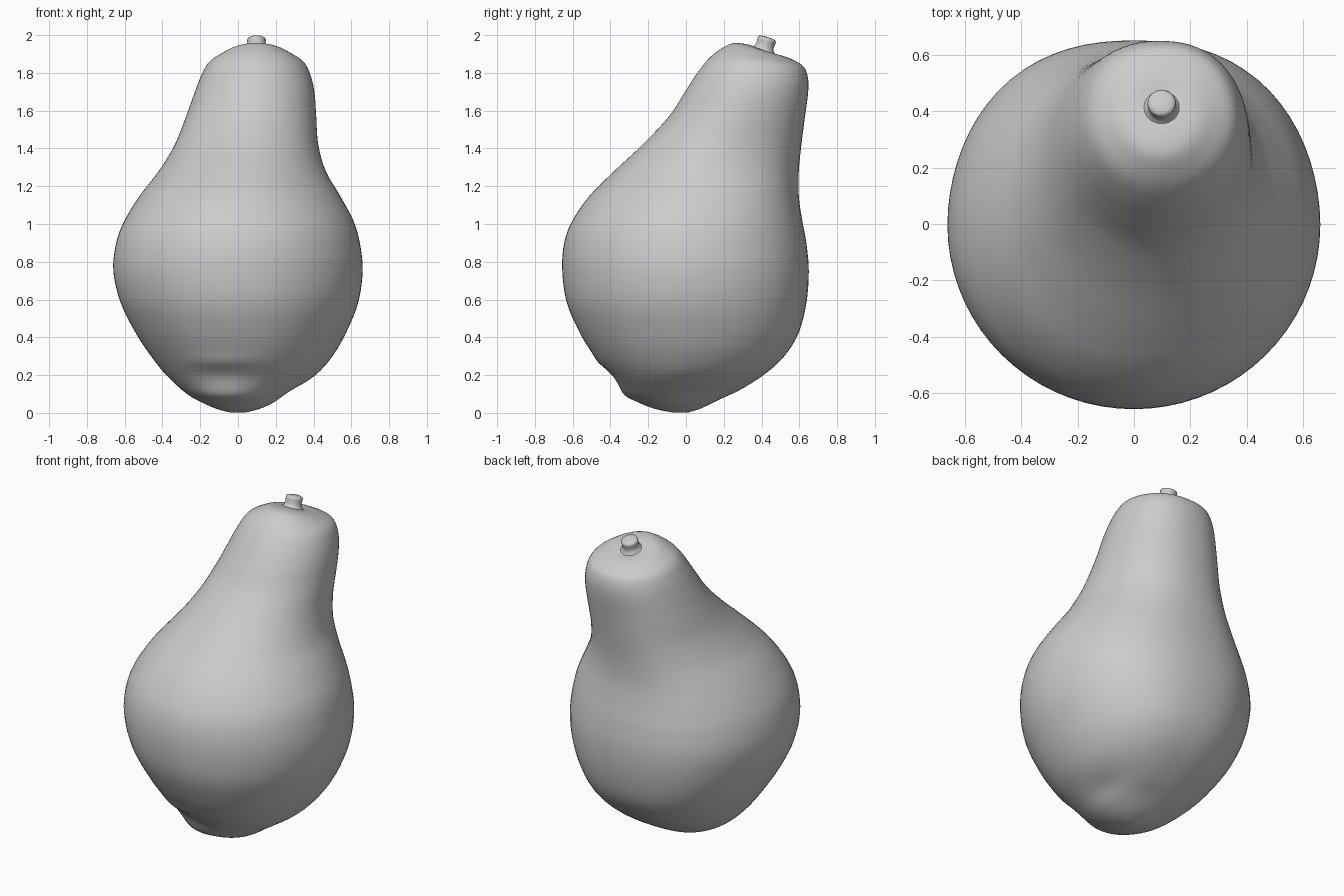
import bpy, bmesh, math
from mathutils import Vector, Matrix

SEG, SUB = 72, 5

# Body sections: z at front, z at back, x left, x right, y front, y back
RINGS = [
    (0.002, 0.002, -0.04, 0.04, -0.07, 0.01),
    (0.02, 0.02, -0.11, 0.11, -0.16, 0.07),
    (0.05, 0.05, -0.18, 0.18, -0.24, 0.14),
    (0.10, 0.10, -0.27, 0.26, -0.32, 0.25),
    (0.20, 0.20, -0.38, 0.41, -0.405, 0.41),
    (0.30, 0.30, -0.46, 0.50, -0.485, 0.52),
    (0.42, 0.42, -0.54, 0.57, -0.56, 0.595),
    (0.58, 0.58, -0.62, 0.635, -0.63, 0.637),
    (0.75, 0.75, -0.66, 0.66, -0.655, 0.65),
    (0.90, 0.90, -0.645, 0.645, -0.645, 0.637),
    (1.02, 1.02, -0.60, 0.61, -0.60, 0.615),
    (1.15, 1.15, -0.52, 0.54, -0.51, 0.597),
    (1.28, 1.28, -0.42, 0.465, -0.38, 0.597),
    (1.42, 1.42, -0.335, 0.425, -0.23, 0.611),
    (1.57, 1.57, -0.275, 0.414, -0.09, 0.63),
    (1.70, 1.69, -0.23, 0.405, -0.005, 0.646),
    (1.80, 1.77, -0.195, 0.385, 0.06, 0.646),
    (1.88, 1.83, -0.155, 0.35, 0.125, 0.625),
    (1.93, 1.865, -0.09, 0.285, 0.19, 0.575),
    (1.957, 1.888, -0.03, 0.225, 0.25, 0.52),
    (1.952, 1.898, 0.03, 0.165, 0.32, 0.47),
    (1.932, 1.905, 0.07, 0.125, 0.38, 0.435),
]

# Local dents (-) and swellings (+) around the blossom end: centre, reach, depth
DENTS = [
    ((-0.08, -0.38, 0.19), (0.20, 0.14, 0.05), -0.014),
    ((-0.08, -0.32, 0.10), (0.18, 0.12, 0.03), 0.010),
    ((-0.08, -0.45, 0.28), (0.18, 0.12, 0.03), 0.006),
    ((0.27, 0.05, 0.11), (0.08, 0.12, 0.05), -0.010),
    ((0.05, 0.20, 0.08), (0.12, 0.08, 0.05), -0.008),
]


def spline(a, b, c, d, t):
    return [0.5 * (2 * q + (r - p) * t + (2 * p - 5 * q + 4 * r - s) * t * t
                   + (3 * q - p - 3 * r + s) * t ** 3) for p, q, r, s in zip(a, b, c, d)]


def section(bm, row):
    zf, zb, x0, x1, y0, y1 = row
    cx, cy, rx, ry = (x0 + x1) / 2, (y0 + y1) / 2, (x1 - x0) / 2, (y1 - y0) / 2
    verts = []
    for i in range(SEG):
        a = 2 * math.pi * i / SEG
        c, s = math.cos(a), math.sin(a)
        n = 2.0 + 0.25 * max(0, s)          # back a little squarer
        k = (abs(c) ** n + abs(s) ** n) ** (-1 / n)
        u, v = c * k, s * k
        verts.append(bm.verts.new((cx + rx * u, cy + ry * v,
                                   (zf + zb) / 2 + (zb - zf) / 2 * v)))
    return verts


def loft(bm, loops):
    for lo, hi in zip(loops, loops[1:]):
        n = len(lo)
        for i in range(n):
            j = (i + 1) % n
            bm.faces.new((lo[i], lo[j], hi[j], hi[i]))
    bm.faces.new(loops[0][::-1])
    bm.faces.new(loops[-1])


def finish(bm, name):
    mesh = bpy.data.meshes.new(name)
    bmesh.ops.recalc_face_normals(bm, faces=bm.faces)
    for f in bm.faces:
        f.smooth = True
    bm.to_mesh(mesh)
    bm.free()
    obj = bpy.data.objects.new(name, mesh)
    bpy.context.collection.objects.link(obj)
    return obj


# Pear body
bm = bmesh.new()
rows = []
for i in range(len(RINGS) - 1):
    a, b = RINGS[max(i - 1, 0)], RINGS[i]
    c, d = RINGS[i + 1], RINGS[min(i + 2, len(RINGS) - 1)]
    rows += [spline(a, b, c, d, k / SUB) for k in range(SUB)]
rows.append(RINGS[-1])
loft(bm, [section(bm, r) for r in rows])
bm.normal_update()
moves = []
for v in bm.verts:
    amount = sum(d * math.exp(-sum(((p - q) / r) ** 2 for p, q, r in zip(v.co, c, s)))
                 for c, s, d in DENTS)
    moves.append(v.normal * amount)
for v, m in zip(bm.verts, moves):
    v.co += m
    v.co.z = max(v.co.z, 0)
finish(bm, "pear_body")

# Stem: small flared stub leaning with the tilted crown
bm = bmesh.new()
axis = Vector((0, 0.30, 0.95)).normalized()
turn = Matrix.Translation((0.098, 0.408, 1.912)) @ axis.to_track_quat('Z', 'Y').to_matrix().to_4x4()
loops = []
for r, h in [(0.082, -0.012), (0.064, 0.006), (0.052, 0.02), (0.048, 0.035), (0.049, 0.055),
             (0.050, 0.066), (0.046, 0.074), (0.036, 0.079), (0.015, 0.081)]:
    loops.append([bm.verts.new(turn @ Vector((r * math.cos(2 * math.pi * i / 32),
                                             r * math.sin(2 * math.pi * i / 32), h)))
                  for i in range(32)])
loft(bm, loops)
finish(bm, "stem")
